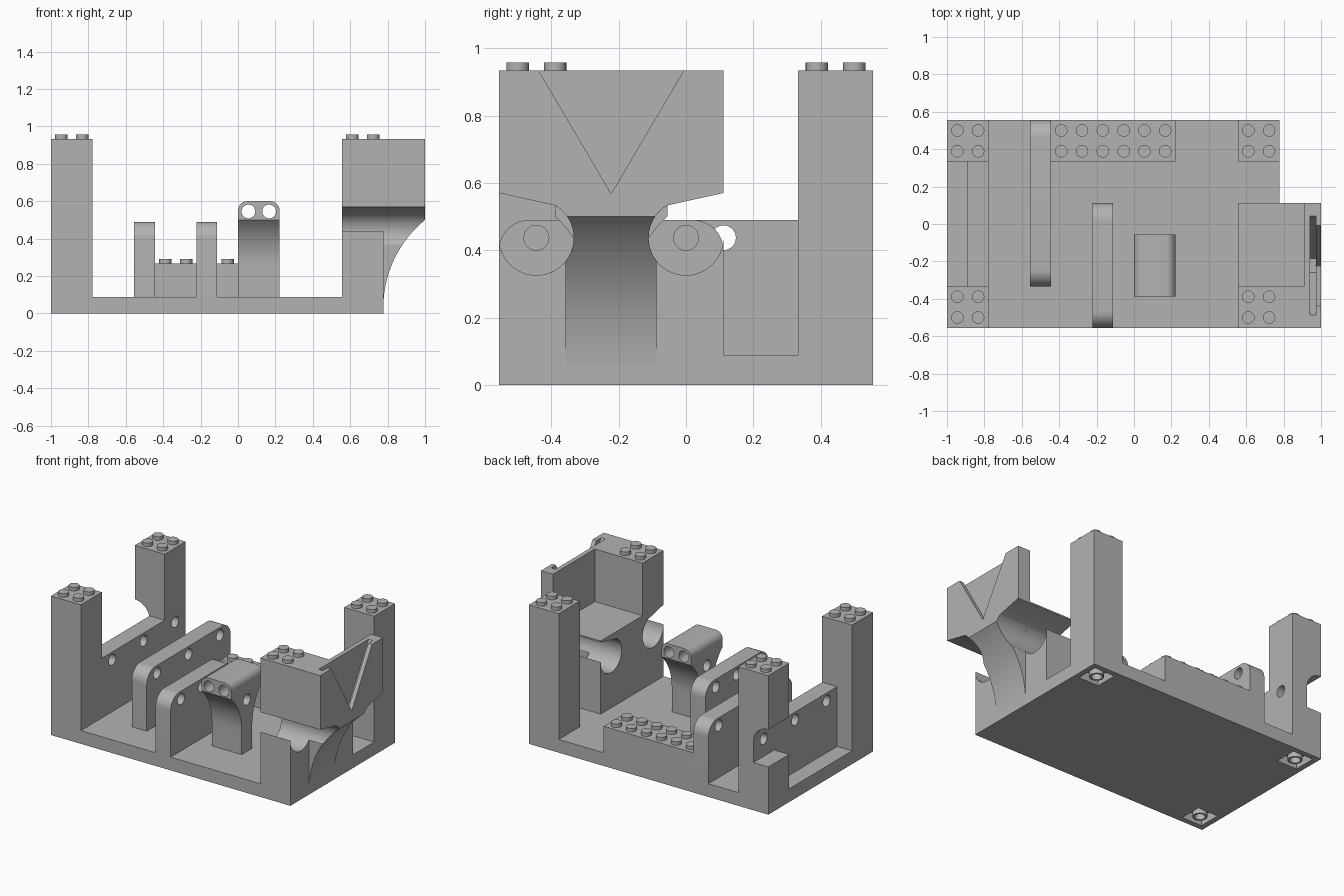
import bpy, bmesh
from math import sin, cos, radians, sqrt

old = bpy.data.objects.get("Cube")
if old:
    bpy.data.objects.remove(old, do_unlink=True)

U = 1 / 9             # one stud pitch
FLOOR = 0.8 * U       # top of the base slab
TOP = 8.4 * U         # tower height
AXLE = 0.437          # height of the pin holes
HOLE = 0.037

grey = bpy.data.materials.new("light grey")
grey.use_nodes = True
grey.diffuse_color = (0.45, 0.45, 0.45, 1)
grey.node_tree.nodes["Principled BSDF"].inputs["Base Color"].default_value = grey.diffuse_color
parts = []


def place(axis, p, q, d):
    return {"x": (d, p, q), "y": (p, d, q), "z": (p, q, d)}[axis]


def arc(cx, cy, r, a0, a1, n=12):
    steps = [radians(a0 + (a1 - a0) * i / n) for i in range(n + 1)]
    return [(cx + r * cos(a), cy + r * sin(a)) for a in steps]


def circle(cx, cy, r, n=32):
    return arc(cx, cy, r, 0, 360, n)[:-1]


def prisms(name, axis, outlines, a, b):
    """One object made of outlines extruded along an axis from a to b."""
    bm = bmesh.new()
    for pts in outlines:
        low = [bm.verts.new(place(axis, p, q, a)) for p, q in pts]
        high = [bm.verts.new(place(axis, p, q, b)) for p, q in pts]
        bm.faces.new(low)
        bm.faces.new(high[::-1])
        for i in range(len(pts)):
            j = (i + 1) % len(pts)
            bm.faces.new((low[i], high[i], high[j], low[j]))
    bmesh.ops.recalc_face_normals(bm, faces=bm.faces)
    me = bpy.data.meshes.new(name)
    bm.to_mesh(me)
    bm.free()
    me.materials.append(grey)
    ob = bpy.data.objects.new(name, me)
    bpy.context.collection.objects.link(ob)
    parts.append(ob)
    return ob


def rect(x0, x1, y0, y1):
    return [(x0, y0), (x1, y0), (x1, y1), (x0, y1)]


def box(name, x0, x1, y0, y1, z0, z1):
    return prisms(name, "z", [rect(x0, x1, y0, y1)], z0, z1)


def cut(ob, *cutters):
    """Subtract the cutters, bake the result and drop the cutters."""
    for c in cutters:
        m = ob.modifiers.new("cut", "BOOLEAN")
        m.operation, m.solver, m.object = "DIFFERENCE", "EXACT", c
        c.hide_render = True
    bpy.context.view_layer.update()
    deps = bpy.context.evaluated_depsgraph_get()
    me = bpy.data.meshes.new_from_object(ob.evaluated_get(deps))
    ob.modifiers.clear()
    ob.data = me
    for c in cutters:
        parts.remove(c)
        bpy.data.objects.remove(c, do_unlink=True)


def studs(name, x0, y0, nx, ny, z):
    spots = [circle(x0 + (i + .5) * U, y0 + (j + .5) * U, 0.3 * U, 24)
             for i in range(nx) for j in range(ny)]
    prisms(name, "z", spots, z - 0.005, z + 0.0236)


def pin_holes(ys, x0, x1):
    return prisms("hole_cutter", "x", [circle(y, AXLE, HOLE) for y in ys], x0, x1)


# Base slab with a socket and tube under every corner
base = box("base_slab", -9 * U, 7 * U, -5 * U, 5 * U, 0, FLOOR)
corners = [(x, y) for x in (-8 * U, 6 * U) for y in (-4 * U, 4 * U)]
s = 0.075
cut(base, prisms("socket_cutter", "z",
                 [rect(x - s, x + s, y - s, y + s) for x, y in corners], -0.1, 0.06))
tubes = prisms("socket_tubes", "z", [circle(x, y, 0.045) for x, y in corners], 0, 0.065)
cut(tubes, prisms("bore_cutter", "z", [circle(x, y, 0.033) for x, y in corners], -0.1, 0.058))

# Corner towers
for name, x, y in (("right_front_tower", -9, -5), ("right_back_tower", -9, 3),
                   ("left_back_tower", 5, 3)):
    tower = box(name, x * U, (x + 2) * U, y * U, (y + 2) * U, FLOOR, TOP)
    studs(name + "_studs", x * U, y * U, 2, 2, TOP)
    if name == "right_back_tower":
        notch = [(-1.1, 0.32), (-8 * U, 0.32)] + arc(-1, 0.46, U, 0, 90) + [(-1.1, 0.46 + U)]
        cut(tower, prisms("notch_cutter", "y", [notch], 0.2, 0.7),
            pin_holes([4 * U], -1.1, -0.7))

# Side wall between the right towers
wall = box("side_wall", -8 * U, -7 * U, -3 * U, 3 * U, FLOOR, 0.49)
cut(wall, pin_holes([-2 * U, U], -1.1, -0.7))


# Upright beams with rounded upper corners
def beam(name, x, y0, y1, holes):
    r = 0.09
    pts = [(y0, FLOOR), (y1, FLOOR)] + arc(y1 - r, 0.49 - r, r, 0, 90)
    pts += arc(y0 + r, 0.49 - r, r, 90, 180)
    ob = prisms(name, "x", [pts], x, x + U)
    cut(ob, pin_holes(holes, x - 0.1, x + U + 0.1))


beam("long_beam", -5 * U, -3 * U, 5 * U, [-2 * U, U, 4 * U])
beam("short_beam", -2 * U, -5 * U, U, [-4 * U, -2 * U, 0])

# Studded block at the back
box("stud_block", -4 * U, 2 * U, 3 * U, 5 * U, FLOOR, 2.4 * U)
studs("stud_block_studs", -4 * U, 3 * U, 6, 2, 2.4 * U)

# Flared pillar with curved undersides and crossing holes
MID = -2 * U
rise = 0.25
r = (U * U + rise * rise) / (2 * U)
flare = [(0.5 * U + r - sqrt(r * r - h * h), 0.25 + h) for h in [rise * i / 12 for i in range(13)]]
half = [(0.5 * U, FLOOR)] + flare + [(1.5 * U, 0.7)]
pillar = prisms("flared_pillar", "x", [[(MID + t, z) for t, z in half] +
                                       [(MID - t, z) for t, z in half[::-1]]], 0, 2 * U)
c = 0.05
crown = rect(-0.1, 0.4, 0.8, 0)[:2] + [(0.4, -0.1), (2 * U, -0.1)]
crown += arc(2 * U - c, 0.6 - c, c, 0, 90) + arc(c, 0.6 - c, c, 90, 180)
crown += [(0, -0.1), (-0.1, -0.1)]
cut(pillar, prisms("crown_cutter", "y", [crown], -0.6, 0.2),
    prisms("bore_cutter", "y", [circle(k * U, 0.545, HOLE) for k in (0.5, 1.5)], -0.6, 0.2),
    pin_holes([MID], -0.1, 0.4))


# Left front stand: grooved block, and an overhang on a curved bracket
def mirrored(side):
    return [(MID + t, z) for t, z in side] + [(MID - t, z) for t, z in side[::-1]]


head = [(3 * U, 0.57), (3 * U, TOP)]
stand = prisms("grooved_stand", "x", [mirrored(
    [(3 * U, 0)] + arc(2 * U, AXLE, U, 0, -240, 32) + head)], 5 * U, 7 * U)
overhang = prisms("overhang", "x", [mirrored(
    [(0.135, 0.03)] + arc(2 * U, AXLE, U, -141.6, -240, 16) + head)], 7 * U, 1)


def tray():
    return box("tray_cutter", 0.4, 0.91, -3 * U, 0.3, 0.58, 1.2)


def vee(half_width, bottom, x0, x1):
    """V-shaped slot open at the top."""
    slope = 0.215 / (TOP - 0.57)
    low = max(half_width - slope * (TOP - bottom), 0.001)
    high = half_width + slope * 0.1
    return prisms("vee_cutter", "x", [mirrored([(low, bottom), (high, TOP + 0.1)])], x0, x1)


cut(stand, tray())
cut(overhang, tray(),
    prisms("curve_cutter", "y", [circle(1.384, 0.03, 0.607, 128)], -0.8, 0.4),
    vee(0.265, 0.55, 0.94, 0.972),
    vee(0.215, 0.57, 0.96, 1.1))
studs("stand_studs", 5 * U, -5 * U, 2, 2, TOP)

# Smooth curved faces, keep hard edges
bpy.ops.object.select_all(action="DESELECT")
for ob in parts:
    ob.select_set(True)
bpy.context.view_layer.objects.active = parts[0]
bpy.ops.object.shade_smooth_by_angle(angle=radians(30))
